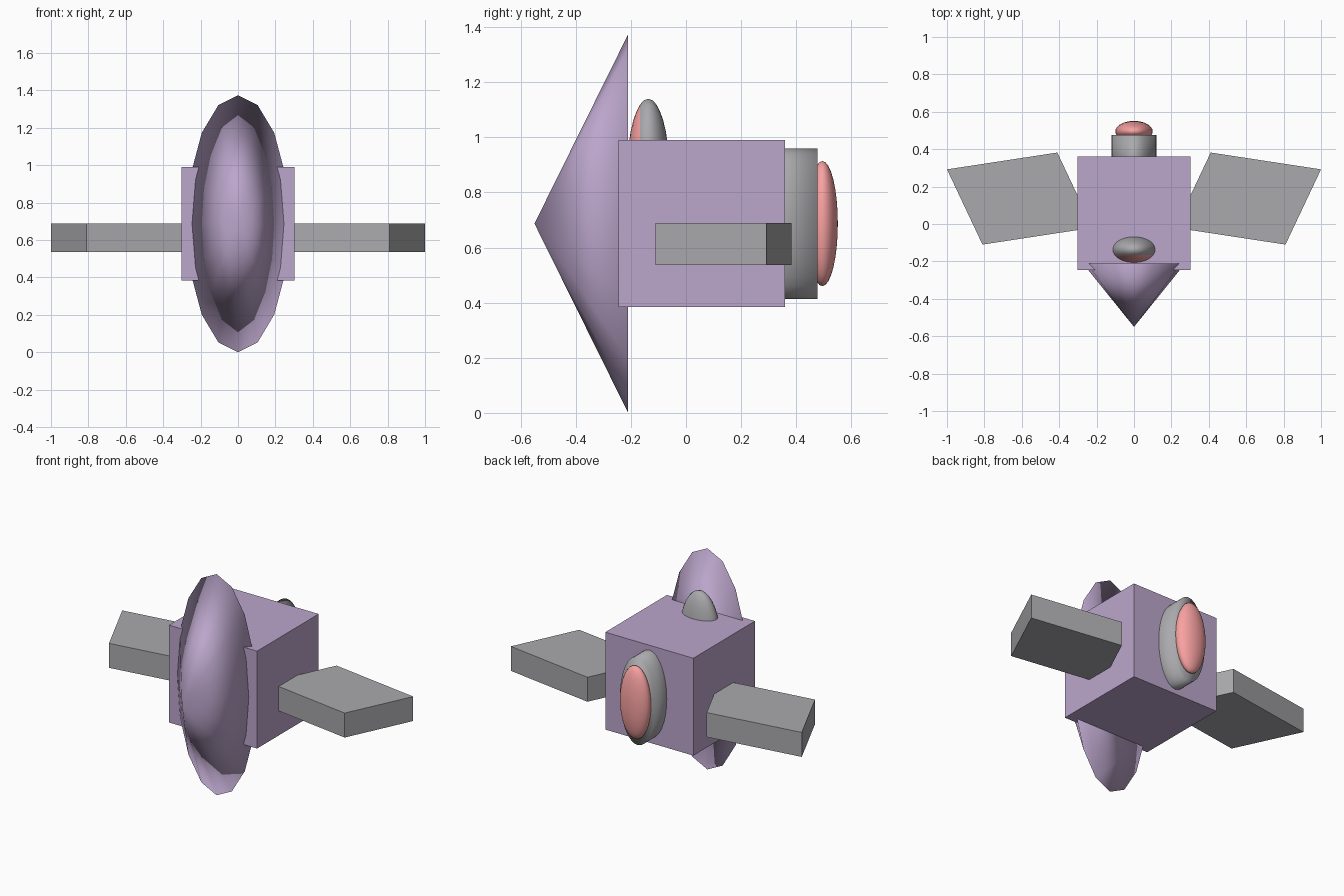
import bpy, bmesh, math
from mathutils import Matrix, Vector

if "Cube" in bpy.data.objects:
    bpy.data.objects.remove(bpy.data.objects["Cube"])

CZ = 0.687  # height of the ship's long axis


def material(name, rgb):
    m = bpy.data.materials.new(name)
    m.diffuse_color = (*rgb, 1)
    m.use_nodes = True
    m.node_tree.nodes["Principled BSDF"].inputs["Base Color"].default_value = m.diffuse_color
    return m


purple = material("purple", (0.50, 0.38, 0.60))
red = material("red", (0.95, 0.36, 0.36))
grey = material("grey", (0.40, 0.40, 0.42))


def finish(name, bm, mats=(), smooth=False):
    bmesh.ops.recalc_face_normals(bm, faces=bm.faces)
    for f in bm.faces:
        f.smooth = smooth
    me = bpy.data.meshes.new(name)
    bm.to_mesh(me)
    bm.free()
    for m in mats:
        me.materials.append(m)
    ob = bpy.data.objects.new(name, me)
    bpy.context.collection.objects.link(ob)
    return ob


def along_y(center, size):
    # local z becomes -y, then stretch and move into place
    return (Matrix.Translation(center) @ Matrix.Diagonal((*size, 1))
            @ Matrix.Rotation(math.pi / 2, 4, 'X'))


def ellipsoid(center, size, rings=16):
    bm = bmesh.new()
    bmesh.ops.create_uvsphere(bm, u_segments=32, v_segments=rings, radius=1,
                              matrix=along_y(center, size))
    return bm


def cone(center, size, sides, tip):
    bm = bmesh.new()
    bmesh.ops.create_cone(bm, cap_ends=True, segments=sides, radius1=1,
                          radius2=tip, depth=2, matrix=along_y(center, size))
    bmesh.ops.remove_doubles(bm, verts=bm.verts, dist=1e-5)
    return bm


# Box hull
bm = bmesh.new()
bmesh.ops.create_cube(bm, size=1, matrix=Matrix.Translation((0, 0.0575, CZ))
                      @ Matrix.Diagonal((0.605, 0.605, 0.605, 1)))
finish("hull", bm, [purple])

# Tall 16-sided nose, smooth over its closed base
finish("nose_cone", cone((0, -0.38, CZ), (0.274, 0.17, CZ), 16, 0),
       [purple], smooth=True)

# Engine nozzle and glowing exhaust at the back
nozzle = cone((0, 0.36, CZ), (0.12, 0.117, 0.273), 32, 1)
finish("engine_nozzle", nozzle, [grey], smooth=True)
finish("engine_glow", ellipsoid((0, 0.495, CZ), (0.1, 0.056, 0.227)),
       [red], smooth=True)

# Roof pod with a red front cap
bm = ellipsoid((0, -0.137, 0.87), (0.127, 0.077, 0.27))
for f in bm.faces:
    f.material_index = int(f.calc_center_median().y < -0.167)
finish("roof_pod", bm, [grey, red], smooth=True)

# Swept slab wings, mirrored
plan = [(0.22, -0.02), (0.81, -0.11), (1.0, 0.292), (0.41, 0.382)]
for side, label in ((1, "right"), (-1, "left")):
    bm = bmesh.new()
    base = bm.faces.new([bm.verts.new((side * x, y, 0.537)) for x, y in plan])
    top = bmesh.ops.extrude_face_region(bm, geom=[base], use_keep_orig=True)["geom"]
    bmesh.ops.translate(bm, vec=Vector((0, 0, 0.152)),
                        verts=[v for v in top if isinstance(v, bmesh.types.BMVert)])
    finish(label + "_wing", bm, [grey])
